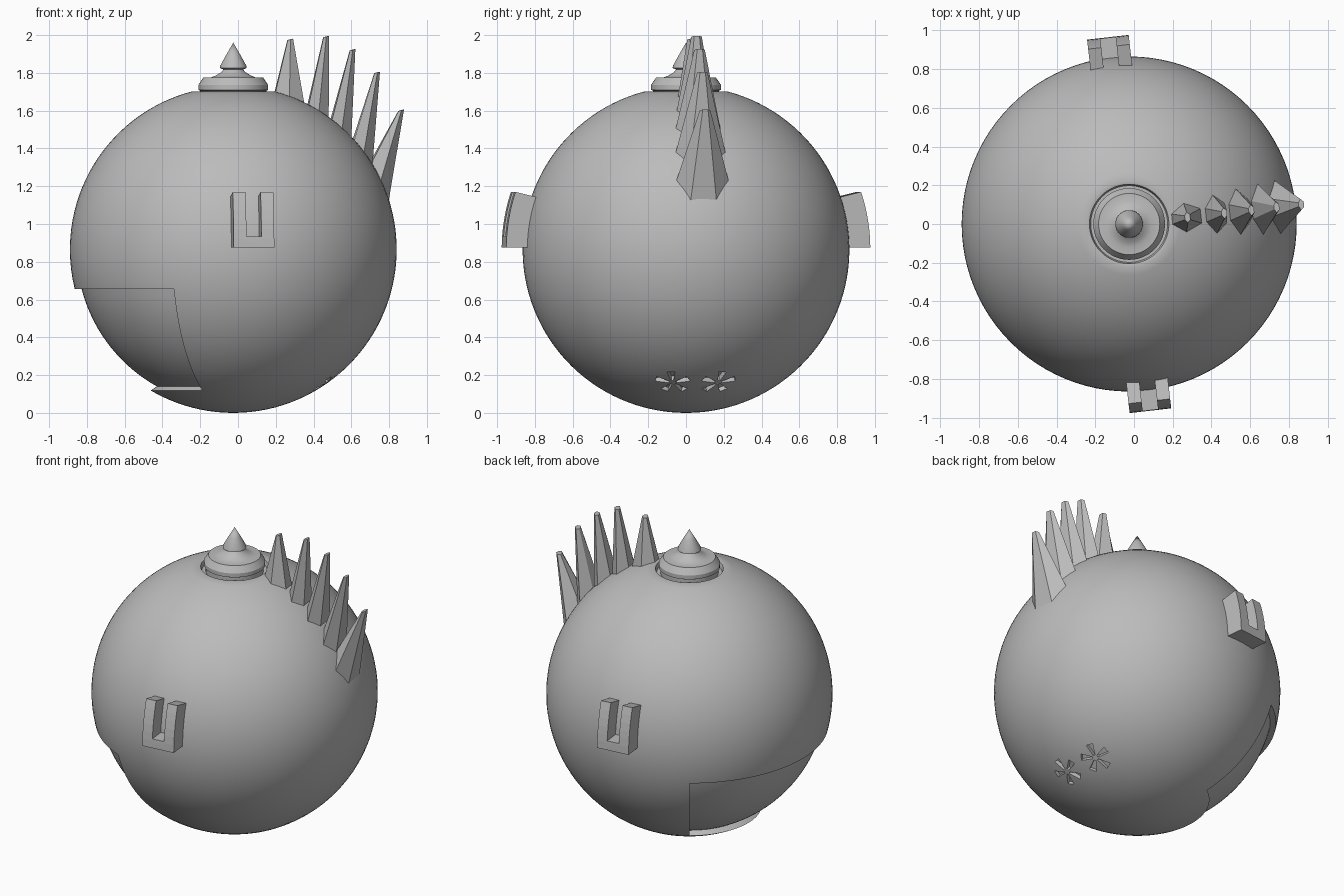
import bpy, bmesh, math
from mathutils import Vector, Matrix

if "Cube" in bpy.data.objects:
    bpy.data.objects.remove(bpy.data.objects["Cube"])

CX, CZ, R = -0.025, 0.865, 0.865      # ball centre and radius
YAW = math.radians(6.5)               # whole ball is turned slightly

grey = bpy.data.materials.new("plain grey")
grey.diffuse_color = (0.5, 0.5, 0.5, 1)
grey.use_nodes = True
grey.node_tree.nodes["Principled BSDF"].inputs["Base Color"].default_value = grey.diffuse_color


def make(name, bm):
    bmesh.ops.remove_doubles(bm, verts=bm.verts, dist=1e-5)
    bmesh.ops.recalc_face_normals(bm, faces=bm.faces)
    me = bpy.data.meshes.new(name)
    bm.to_mesh(me)
    bm.free()
    me.materials.append(grey)
    ob = bpy.data.objects.new(name, me)
    bpy.context.collection.objects.link(ob)
    return ob


def smooth(ob, angle=30):
    bpy.ops.object.select_all(action='DESELECT')
    ob.select_set(True)
    bpy.context.view_layer.objects.active = ob
    bpy.ops.object.shade_smooth_by_angle(angle=math.radians(angle))


def lathe(name, profile, steps=96):
    """Full turn of an (r, z) profile about the ball axis."""
    bm = bmesh.new()
    vs = [bm.verts.new((CX + r, 0, z)) for r, z in profile]
    es = [bm.edges.new(p) for p in zip(vs, vs[1:])]
    bmesh.ops.spin(bm, geom=vs + es, cent=(CX, 0, 0), axis=(0, 0, 1),
                   angle=math.tau, steps=steps, use_duplicate=False)
    return make(name, bm)


def loft(bm, rings):
    """Closed skin through rings of equal point count."""
    rows = [[bm.verts.new(p) for p in ring] for ring in rings]
    n = len(rows[0])
    for a, b in zip(rows, rows[1:]):
        for i in range(n):
            j = (i + 1) % n
            bm.faces.new((a[i], a[j], b[j], b[i]))
    bm.faces.new(rows[0][::-1])
    bm.faces.new(rows[-1])


def polar(r, azimuth, z, side=0.0):
    c, s = math.cos(azimuth), math.sin(azimuth)
    return Vector((CX + r * c - side * s, r * s + side * c, z))


# ball body with a shallow dish at the top
top = math.asin(0.8365 / R)
arc = [-math.pi / 2 + (top + math.pi / 2) * i / 56 for i in range(57)]
profile = [(R * math.cos(a), CZ + R * math.sin(a)) for a in arc]
profile[0] = (0, 0)
body = lathe("ball_body", profile + [(0.205, 1.698), (0.198, 1.67), (0, 1.67)])

# cutter for the recessed side panel
inner = 0.83
lo, hi = math.asin((0.14 - CZ) / inner), math.asin((0.655 - CZ) / inner)
section = [(inner * math.cos(a), CZ + inner * math.sin(a))
           for a in (lo + (hi - lo) * i / 20 for i in range(21))]
section += [(1.0, 0.655), (1.0, -0.25)]
bm = bmesh.new()
loft(bm, [[polar(r, math.radians(125 + 123 * k / 40), z) for r, z in section]
          for k in range(41)])
cutters = [make("panel_cutter", bm)]

# cutters for the two five-armed vents
for azimuth in (-0.14, 0.345):
    z = 0.16
    out = polar(math.sqrt(R * R - (z - CZ) ** 2), azimuth, z) - Vector((CX, 0, CZ))
    out.normalize()
    side = Vector((0, 0, 1)).cross(out).normalized()
    up = out.cross(side)
    bm = bmesh.new()
    for k in range(5):
        a = math.pi / 2 + k * math.tau / 5
        d = side * math.cos(a) + up * math.sin(a)
        t = out.cross(d)
        flat = [d * 0.018 - t * 0.006, d * 0.092 - t * 0.022,
                d * 0.092 + t * 0.022, d * 0.018 + t * 0.006]
        loft(bm, [[Vector((CX, 0, CZ)) + out * h + p for p in flat]
                  for h in (0.835, 0.92)])
    cutters.append(make("vent_cutter", bm))

# carve the body, then drop the cutters
for c in cutters:
    m = body.modifiers.new("cut", 'BOOLEAN')
    m.operation, m.solver, m.object = 'DIFFERENCE', 'EXACT', c
    c.hide_render = True
bpy.context.view_layer.update()
carved = bpy.data.meshes.new_from_object(
    body.evaluated_get(bpy.context.evaluated_depsgraph_get()))
body.modifiers.clear()
body.data = carved
for c in cutters:
    bpy.data.objects.remove(c)
smooth(body)

# stepped cap with a pointed finial
cap = lathe("cap_finial", [
    (0, 1.66), (0.175, 1.66), (0.175, 1.705), (0.185, 1.71), (0.185, 1.736),
    (0.158, 1.776), (0.118, 1.776), (0.095, 1.785), (0.065, 1.803),
    (0.052, 1.818), (0.071, 1.826), (0.069, 1.838), (0.035, 1.9), (0, 1.96)], 48)
smooth(cap)

# curved U-shaped lugs on the front and back
for name, azimuth in (("front_lug", YAW - math.pi / 2), ("back_lug", YAW + math.pi / 2)):
    bm = bmesh.new()

    def block(s0, s1, z1, r_in):
        outer = [(math.sqrt(0.97 ** 2 - (z - CZ) ** 2), z)
                 for z in (0.875 + (z1 - 0.875) * i / 6 for i in range(7))]
        prof = [(0.78, 0.875)] + outer + [(0.78, z1 - r_in)]
        loft(bm, [[polar(r, azimuth, z, s) for r, z in prof] for s in (s0, s1)])

    block(-0.108, -0.04, 1.17, 0.035)
    block(-0.04, 0.04, 0.935, 0.0)
    block(0.04, 0.108, 1.17, 0.035)
    make(name, bm)

# crest: upper and lower base elevation, tip (r, z), half width
crest = [
    (75, 63, 0.317, 1.985, 0.08),
    (62, 53, 0.508, 2.0, 0.105),
    (52, 42, 0.649, 1.93, 0.125),
    (41, 29, 0.780, 1.81, 0.14),
    (31, 14, 0.908, 1.61, 0.15)]
for n, (e0, e1, tr, tz, w) in enumerate(crest, 1):
    a, b = (Vector((0.835 * math.cos(math.radians(e)),
                    CZ + 0.835 * math.sin(math.radians(e)))) for e in (e0, e1))
    tip = Vector((tr, tz))
    rings = []
    for p0, p1, hw in ((a, b, w),
                       (tip + Vector((-0.028, -0.012)), tip + Vector((0, -0.004)), 0.028)):
        hexagon = [(0, -0.35), (0.45, -1), (1, -0.5), (1, 0.5), (0.45, 1), (0, 0.35)]
        rings.append([polar(q.x, YAW, q.y, s * hw)
                      for q, s in ((p0.lerp(p1, f), s) for f, s in hexagon)])
    bm = bmesh.new()
    loft(bm, rings)
    make(f"crest_spike_{n}", bm)
